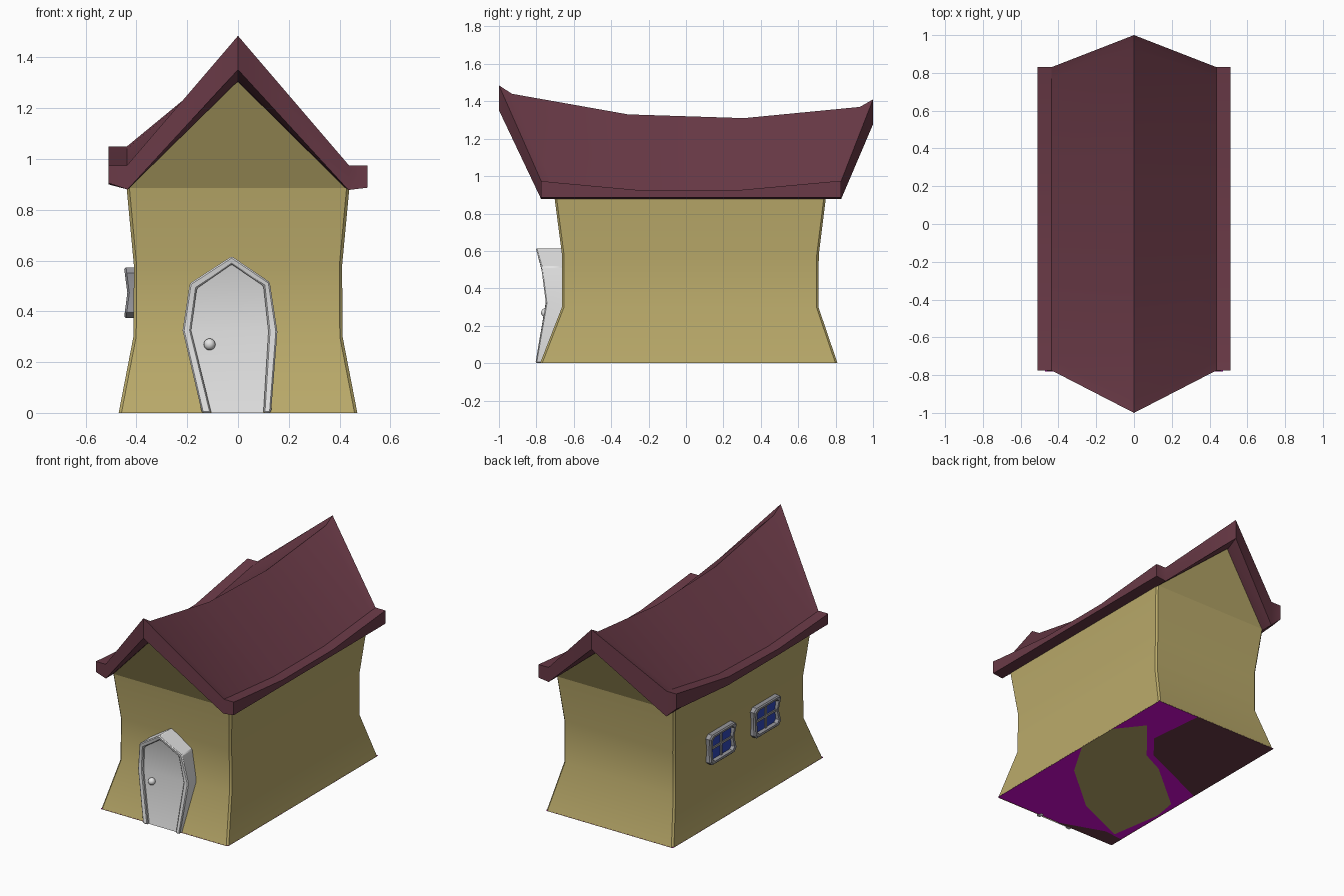
import bpy, bmesh, math
from mathutils import Vector

if "Cube" in bpy.data.objects:
    bpy.data.objects.remove(bpy.data.objects["Cube"])


def mat(name, rgb):
    m = bpy.data.materials.new(name)
    lin = [((c / 255 + 0.055) / 1.055) ** 2.4 if c > 10 else c / 255 / 12.92 for c in rgb]
    m.diffuse_color = (*lin, 1)
    m.use_nodes = True
    m.node_tree.nodes["Principled BSDF"].inputs["Base Color"].default_value = m.diffuse_color
    return m


WALL = mat("ochre plaster", (186, 170, 106))
ROOF = mat("maroon roof", (106, 58, 71))
WHITE = mat("off white paint", (228, 228, 228))
GREY = mat("grey frame", (150, 150, 155))
BLUE = mat("blue glass", (48, 72, 185))
PURPLE = mat("purple base", (215, 10, 215))


def build(name, verts, faces, material, smooth=30, bevel=0, fix=True):
    me = bpy.data.meshes.new(name)
    me.from_pydata(verts, [], faces)
    if fix:
        bm = bmesh.new()
        bm.from_mesh(me)
        bmesh.ops.recalc_face_normals(bm, faces=bm.faces)
        bm.to_mesh(me)
        bm.free()
    me.materials.append(material)
    ob = bpy.data.objects.new(name, me)
    bpy.context.collection.objects.link(ob)
    if smooth:
        bpy.ops.object.select_all(action='DESELECT')
        ob.select_set(True)
        bpy.context.view_layer.objects.active = ob
        bpy.ops.object.shade_smooth_by_angle(angle=math.radians(smooth))
    if bevel:
        b = ob.modifiers.new("bevel", 'BEVEL')
        b.width, b.segments, b.limit_method = bevel, 1, 'ANGLE'
        b.angle_limit = math.radians(40)
    return ob


def bridge(rings, n, closed=True):
    """quads between successive rings of n points"""
    k = n if closed else n - 1
    return [(r * n + i, r * n + (i + 1) % n, (r + 1) * n + (i + 1) % n, (r + 1) * n + i)
            for r in range(rings - 1) for i in range(k)]


def interp(table, z):
    for (z0, v0), (z1, v1) in zip(table, table[1:]):
        if z <= z1:
            return v0 + (v1 - v0) * (z - z0) / (z1 - z0)
    return table[-1][1]


# walls: pinched rings (z, half width, front y, back y) with cut corners
verts = []
rings = [(0, .47, -.78, .81), (.3, .412, -.663, .708), (.58, .41, -.663, .71), (.9, .44, -.705, .75)]
c = .011
for z, h, f, b in rings:
    verts += [(-h + c, f, z), (h - c, f, z), (h, f + c, z), (h, b - c, z),
              (h - c, b, z), (-h + c, b, z), (-h, b - c, z), (-h, f + c, z)]
build("walls", verts, bridge(4, 8), WALL, fix=False)

# leaning gables under the roof ends
for name, y0, y1, z1 in (("front_gable", -.703, -.935, 1.345), ("back_gable", .748, .935, 1.275)):
    f = (0, 1, 2) if y0 < 0 else (2, 1, 0)
    build(name, [(-.445, y0, .885), (.445, y0, .885), (0, y1, z1)], [f], WALL, smooth=0, fix=False)

# roof: sagging cross-sections
# (ridge y, eave y, ridge z, right eave z, left eave z, left outer bottom z)
stations = [(-1, -.775, 1.485, .975, .975, .905), (-.93, -.72, 1.44, .968, .97, .905),
            (-.31, -.25, 1.33, .925, .94, .90), (.31, .28, 1.31, .925, .955, .90),
            (.93, .77, 1.37, .97, 1.04, .94), (1, .83, 1.41, .975, 1.05, .95)]
verts = []
for yr, ye, zr, zR, zL, lb in stations:
    verts += [(0, yr, zr), (.437, ye, zR), (.51, ye, zR), (.51, ye, .887), (.435, ye, .878), (0, yr, zr - .133),
              (-.435, ye, .88), (-.51, ye, lb), (-.51, ye, zL), (-.437, ye, zL)]
faces = bridge(6, 10)
for o in (0, 50):
    faces += [tuple(o + i for i in q) for q in ((0, 1, 4, 5), (1, 2, 3, 4), (0, 5, 6, 9), (6, 7, 8, 9))]
build("roof", verts, faces, ROOF)

# base with coloured patches; (a, b) run along the length and across
def base(name, pts, z, material):
    vs = [(.47 - .94 * b, -.78 + 1.59 * a, z) for a, b in pts]
    ob = build(name, vs, [tuple(range(len(vs)))], material, smooth=0, fix=False)
    if ob.data.polygons[0].normal.z > 0:
        ob.data.flip_normals()


base("base", [(0, 0), (1, 0), (1, 1), (0, 1)], .003, PURPLE)
base("base_ochre_patch", [(.52, 0), (.71, 0), (.82, .146), (.636, .405), (.586, .58), (.403, .95),
                          (.30, .98), (.075, .92), (.175, .527), (.36, .16)], 0, WALL)
base("base_dark_patch", [(.759, .295), (1, .336), (1, 1), (.509, 1), (.6, .65), (.654, .44)], 0, ROOF)
base("base_dark_corner", [(0, .52), (.07, .85), (.06, 1), (0, 1)], 0, ROOF)

# door: crooked coffin-shaped frame following the wall curve
outer = [(-.142, 0), (-.218, .325), (-.19, .51), (-.025, .617), (.125, .515), (.155, .32), (.13, 0)]
inner = [(-.105, 0), (-.185, .325), (-.162, .49), (-.025, .585), (.1, .5), (.12, .32), (.1, 0)]
curve = [(0, -.805), (.31, -.748), (.52, -.775), (.62, -.805)]
def front(z): return interp(curve, z)
verts = []
for (ox, oz), (ix, iz) in zip(outer, inner):
    back = -.76 if oz == 0 else -.64
    verts += [(ox, back, oz), (ox, front(oz), oz), (ix, front(iz), iz), (ix, back, iz)]
build("door_frame", verts, bridge(7, 4) + [(0, 1, 2, 3), (24, 25, 26, 27)], WHITE, bevel=.006)
verts = [(x, front(z) + .018, z) for x, z in inner]
build("door_panel", verts, [(0, 6, 5, 1), (1, 5, 4, 2), (2, 4, 3)], WHITE, fix=False)

# door knob
bpy.ops.mesh.primitive_uv_sphere_add(segments=16, ring_count=10, radius=.023, location=(-.112, -.752, .27))
knob = bpy.context.object
knob.name = "door_knob"
knob.data.materials.append(WHITE)
bpy.ops.object.shade_smooth()

# windows on the left wall
half = [(.118, .1), (.143, .078), (.132, 0), (.143, -.078), (.118, -.1)]
outline = half + [(-y, z) for y, z in reversed(half)]
def out(z): return -.436 - .13 * abs(z)
for n, yc in (("front", -.235), ("back", .235)):
    zc = .473
    N = len(outline)
    loops = [(1, lambda z: -.40), (1, lambda z: out(z) + .008), (.93, out), (.8, out), (.74, lambda z: -.40)]
    verts = [(fx(z * s), yc + y * s, zc + z * s) for s, fx in loops for y, z in outline]
    build(n + "_window_frame", verts, bridge(5, N), GREY)
    glass = [(-.422, yc + y * .77, zc + z * .77) for y, z in outline]
    build(n + "_window_glass", glass, [tuple(range(N))], BLUE, smooth=0, fix=False)
    me = bpy.data.objects[n + "_window_glass"].data
    if me.polygons[0].normal.x > 0:
        me.flip_normals()
    # glazing bars
    for tag, sy, sz in (("upright", .014, .16), ("crossbar", .21, .014)):
        bpy.ops.mesh.primitive_cube_add(size=1, location=(-.424, yc, zc))
        bar = bpy.context.object
        bar.name = n + "_window_" + tag
        bar.scale = (.012, sy, sz)
        bar.data.materials.append(GREY)
